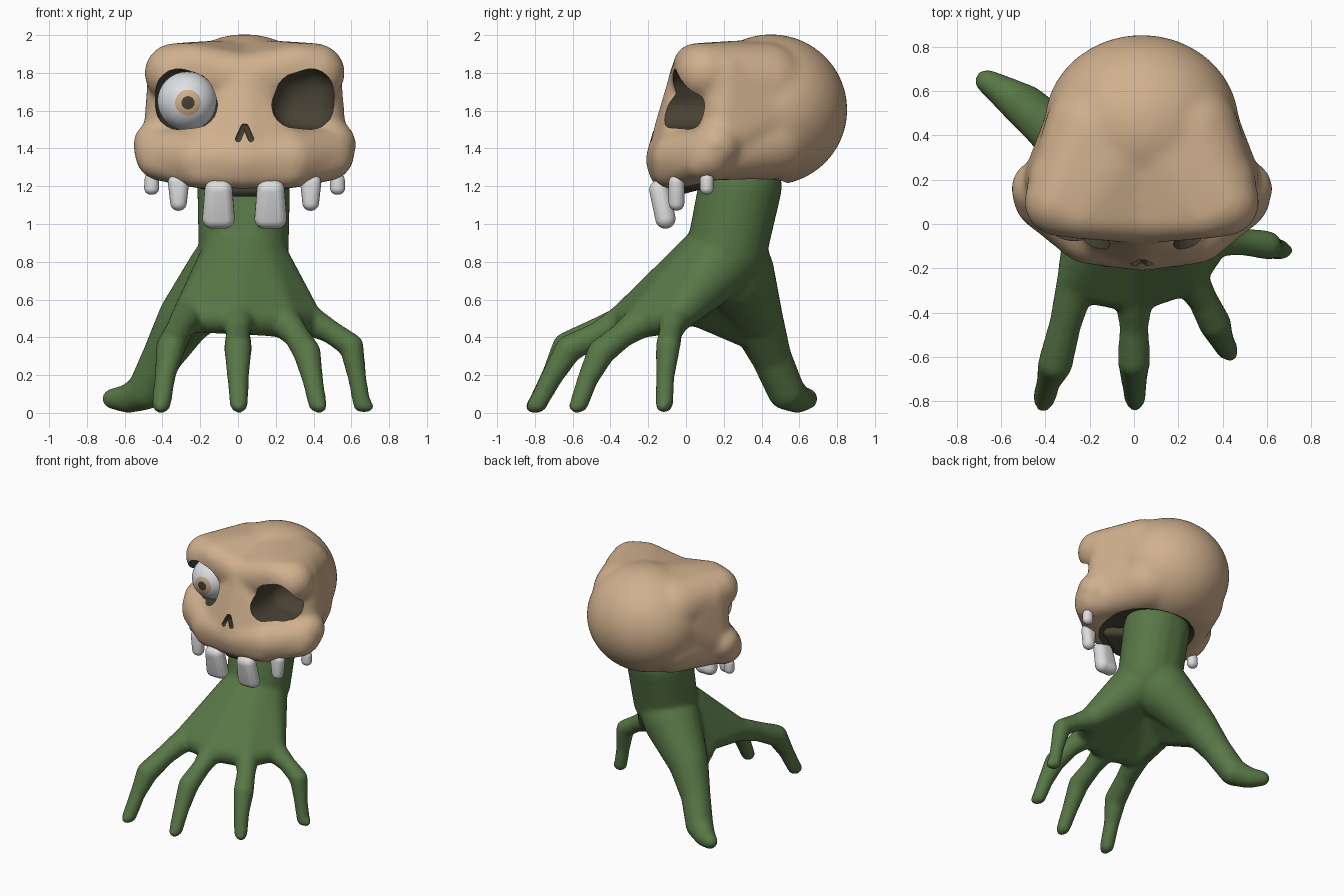
import bpy, bmesh, math
from mathutils import Matrix, Vector

if "Cube" in bpy.data.objects:
    bpy.data.objects.remove(bpy.data.objects["Cube"])

CX = 0.035  # the skull sits slightly right of centre


def material(name, rgb):
    m = bpy.data.materials.new(name)
    m.diffuse_color = (*rgb, 1)
    m.use_nodes = True
    m.node_tree.nodes["Principled BSDF"].inputs["Base Color"].default_value = m.diffuse_color
    return m


BONE = material("bone tan", (0.63, 0.435, 0.268))
DARK = material("hollow dark brown", (0.065, 0.055, 0.035))
GREEN = material("green skin", (0.098, 0.185, 0.062))
TOOTH = material("tooth grey", (0.72, 0.72, 0.72))
WHITE = material("eye white", (0.72, 0.74, 0.76))


def make(name, bm, mats):
    me = bpy.data.meshes.new(name)
    bm.to_mesh(me)
    bm.free()
    for m in mats:
        me.materials.append(m)
    me.shade_smooth()
    ob = bpy.data.objects.new(name, me)
    bpy.context.collection.objects.link(ob)
    return ob


def hull(target, *balls):
    """Add the convex hull of balls (x, y, z, r) to the target bmesh."""
    pts = bmesh.new()
    for x, y, z, r in balls:
        bmesh.ops.create_icosphere(pts, subdivisions=3, radius=r,
                                   matrix=Matrix.Translation((x, y, z)))
    bm = bmesh.new()
    for v in pts.verts:
        bm.verts.new(v.co)
    pts.free()
    bmesh.ops.convex_hull(bm, input=bm.verts[:], use_existing_faces=False)
    bmesh.ops.delete(bm, geom=[v for v in bm.verts if not v.link_faces], context='VERTS')
    bmesh.ops.recalc_face_normals(bm, faces=bm.faces[:])
    tmp = bpy.data.meshes.new("tmp")
    bm.to_mesh(tmp)
    bm.free()
    target.from_mesh(tmp)
    bpy.data.meshes.remove(tmp)


def chain(target, balls):
    for a, b in zip(balls, balls[1:]):
        hull(target, a, b)


def ellipsoid(bm, centre, radii):
    bmesh.ops.create_uvsphere(bm, u_segments=48, v_segments=32, radius=1,
                              matrix=Matrix.Translation(centre) @ Matrix.Diagonal((*radii, 1)))


def bake(ob):
    dg = bpy.context.evaluated_depsgraph_get()
    me = bpy.data.meshes.new_from_object(ob.evaluated_get(dg))
    ob.modifiers.clear()
    ob.data = me
    me.shade_smooth()


def fuse(ob, voxel, steps, mats):
    """Merge overlapping solids into one soft skin."""
    r = ob.modifiers.new("fuse", 'REMESH')
    r.mode = 'VOXEL'
    r.voxel_size = voxel
    s = ob.modifiers.new("soften", 'SMOOTH')
    s.factor = 0.5
    s.iterations = steps
    bake(ob)
    ob.data.materials.clear()
    for m in mats:
        ob.data.materials.append(m)


# Skull solids
bm = bmesh.new()
ellipsoid(bm, (CX, 0.45, 1.605), (0.44, 0.405, 0.40))
bridge = (CX, 0.035, 1.70, 0.145)
glabella = (CX, 0.045, 1.775, 0.135)
jaw_mid = (CX, -0.055, 1.34, 0.16)
for s in (-1, 1):
    def at(x, y, z, r):
        return (CX + s * x, y, z, r + 0.008)
    brow = at(0.375, 0.10, 1.80, 0.15)
    brow_in = at(0.28, 0.045, 1.845, 0.105)
    # brow ridge, forehead and temple running back into the cranium
    hull(bm, brow, brow_in, glabella)
    hull(bm, brow, brow_in, at(0.22, 0.42, 1.74, 0.215), (CX, 0.42, 1.76, 0.22),
         (CX, 0.10, 1.79, 0.13))
    # outer rim and filling behind the socket
    hull(bm, at(0.385, 0.20, 1.80, 0.12), at(0.41, 0.20, 1.62, 0.11),
         at(0.41, 0.20, 1.45, 0.12), (CX, 0.25, 1.62, 0.2), at(0.22, 0.43, 1.6, 0.215))
    # cheek lump, upper jaw, gum edge and skull base wall
    hull(bm, at(0.46, 0.16, 1.42, 0.125), at(0.44, 0.12, 1.365, 0.13))
    hull(bm, at(0.44, 0.12, 1.37, 0.135), at(0.24, -0.025, 1.345, 0.15),
         jaw_mid, (CX, 0.25, 1.42, 0.15))
    hull(bm, at(0.46, 0.08, 1.335, 0.095), at(0.24, -0.075, 1.285, 0.09),
         (CX, -0.1, 1.28, 0.098), at(0.3, 0.25, 1.4, 0.12))
    hull(bm, at(0.38, 0.18, 1.37, 0.13), at(0.21, 0.45, 1.455, 0.215), (CX, 0.3, 1.42, 0.18))
    # slope from the nose bridge to the cheek
    hull(bm, bridge, jaw_mid, at(0.2, 0.0, 1.38, 0.14), (CX, 0.25, 1.6, 0.15))
hull(bm, bridge, glabella)
skull = make("skull", bm, [BONE, DARK])
fuse(skull, 0.016, 24, [BONE, DARK])

# Cutters: eye sockets, nose slits, shallow hollow underside
cutters = []


def cutter(bm):
    for f in bm.faces:
        f.material_index = 1
    ob = make("cutter", bm, [BONE, DARK])
    ob.hide_render = True
    cutters.append(ob)


for s in (-1, 1):
    bm = bmesh.new()
    hull(bm, *[(CX + s * (0.305 + dx), y, z, 0.122) for y in (-0.3, 0.15)
               for dx, z in ((-0.04, 1.63), (0.045, 1.622), (-0.02, 1.68), (0.045, 1.70))])
    cutter(bm)
    bm = bmesh.new()
    hull(bm, *[b for y in (-0.3, -0.11) for b in
               ((CX + s * 0.006, y, 1.515, 0.014), (CX + s * 0.034, y, 1.45, 0.015))])
    cutter(bm)
bm = bmesh.new()
ellipsoid(bm, (CX, 0.22, 1.16), (0.41, 0.35, 0.14))
cutter(bm)
for c in cutters:
    b = skull.modifiers.new("cut", 'BOOLEAN')
    b.operation = 'DIFFERENCE'
    b.solver = 'EXACT'
    b.object = c
bake(skull)
skull.data.set_sharp_from_angle(angle=math.radians(45))
for c in cutters:
    bpy.data.objects.remove(c)

# Dark palate behind the front teeth
bm = bmesh.new()
hull(bm, *[(CX + k * x, y, z, 0.04) for k in (-1, 1)
           for x, y, z in ((0.22, 0.02, 1.225), (0.05, -0.07, 1.185), (0.1, 0.1, 1.23))])
make("palate", bm, [DARK])

# Eyeball with iris and pupil facing forward
bm = bmesh.new()
bmesh.ops.create_uvsphere(bm, u_segments=32, v_segments=28, radius=0.157,
                          matrix=Matrix.Rotation(math.pi / 2, 4, 'X'))
for f in bm.faces:
    a = math.degrees(f.calc_center_median().angle(Vector((0, -1, 0))))
    f.material_index = 2 if a < 13 else 1 if a < 26 else 0
eye = make("eyeball", bm, [WHITE, BONE, DARK])
eye.location = (-0.27, 0.08, 1.65)
eye.rotation_euler = (math.radians(3), 0, math.radians(2))

# Teeth: x, y, top z, tip z, half width at top, half width at tip, roundness, lean
teeth = {"front_tooth": (0.138, -0.125, 1.18, 0.975, 0.074, 0.086, 0.054, 0.016),
         "middle_tooth": (0.35, -0.05, 1.22, 1.07, 0.056, 0.044, 0.042, 0.0),
         "back_tooth": (0.492, 0.11, 1.235, 1.155, 0.038, 0.04, 0.036, 0.0)}
for name, (x, y, top, tip, wt, wb, r, lean) in teeth.items():
    for s, side in ((-1, "left"), (1, "right")):
        bm = bmesh.new()
        hull(bm, *[(CX + s * x + k * (w - r), y + dy, z, r) for k in (-1, 1)
                   for w, z, dy in ((wt, top, -lean), (wb, tip + r, lean))])
        make(f"{name}_{side}", bm, [TOOTH])

# Hand: wrist, four fingers, thumb and webbing fused together
wrist = (0.03, 0.215, 0.85, 0.212)
fingers = [
    [(-0.26, -0.26, 0.515, 0.09), (-0.31, -0.45, 0.44, 0.073), (-0.355, -0.63, 0.35, 0.079),
     (-0.385, -0.71, 0.2, 0.056), (-0.405, -0.785, 0.05, 0.052), (-0.41, -0.815, 0.035, 0.037)],
    [(0.0, -0.31, 0.505, 0.09), (0.0, -0.46, 0.42, 0.066), (0.0, -0.62, 0.34, 0.074),
     (0.0, -0.71, 0.19, 0.058), (0.005, -0.785, 0.05, 0.05), (0.005, -0.81, 0.035, 0.037)],
    [(0.24, -0.23, 0.49, 0.09), (0.31, -0.34, 0.41, 0.068), (0.365, -0.45, 0.32, 0.074),
     (0.395, -0.52, 0.18, 0.056), (0.42, -0.565, 0.05, 0.05), (0.435, -0.585, 0.035, 0.037)],
    [(0.36, -0.06, 0.50, 0.085), (0.49, -0.08, 0.43, 0.062), (0.60, -0.095, 0.355, 0.066),
     (0.63, -0.11, 0.19, 0.05), (0.655, -0.115, 0.048, 0.048), (0.685, -0.12, 0.035, 0.035)]]
thumb = [(-0.06, 0.26, 0.74, 0.21), (-0.28, 0.37, 0.5, 0.145), (-0.40, 0.45, 0.3, 0.108),
         (-0.49, 0.53, 0.115, 0.1), (-0.58, 0.59, 0.075, 0.077), (-0.665, 0.645, 0.075, 0.055)]
bm = bmesh.new()
for k in (-0.025, 0.025):
    chain(bm, [(0.03 + k, 0.215, 0.86, 0.214), (0.03 + k, 0.287, 1.2, 0.222)])
chain(bm, [wrist, (0.03, 0.287, 1.2, 0.222)])
for f in fingers:
    chain(bm, f)
chain(bm, thumb)
hull(bm, wrist, thumb[0])
for a, b in zip(fingers, fingers[1:]):
    hull(bm, wrist, a[0], b[0])
# arched web from the outer finger to the thumb
web = (-0.23, 0.05, 0.54, 0.08)
hull(bm, wrist, fingers[0][0], web)
hull(bm, wrist, web, (-0.28, 0.31, 0.44, 0.09))
hand = make("hand", bm, [GREEN])
fuse(hand, 0.014, 12, [GREEN])
hand.data.shade_smooth()
